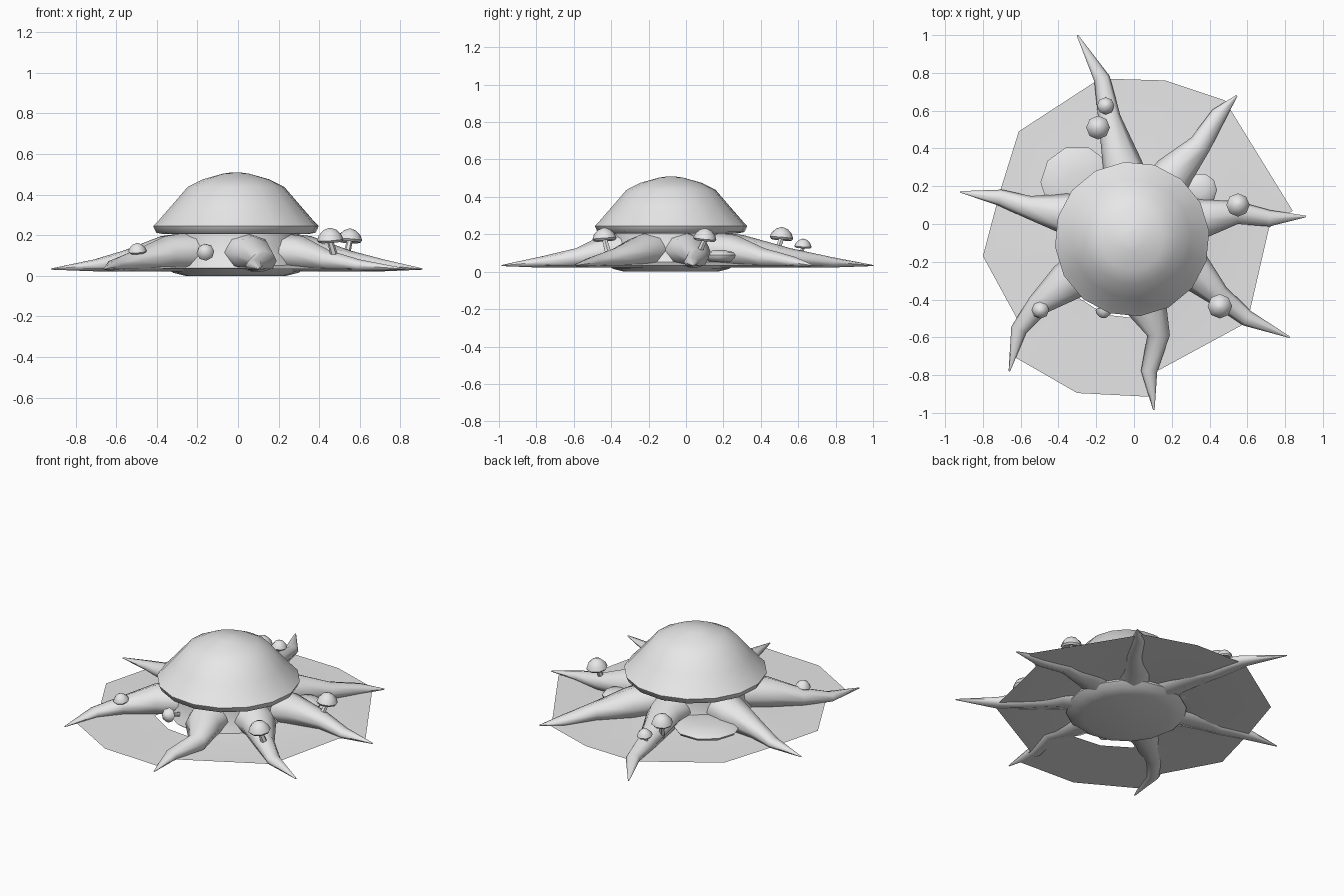
import bpy, bmesh, math
from mathutils import Vector

if "Cube" in bpy.data.objects:
    bpy.data.objects.remove(bpy.data.objects["Cube"])

CX, CY = -0.01, -0.08          # centre of cap and stump
CENTRE = Vector((CX, CY))

grey = bpy.data.materials.new("plain_grey")
grey.diffuse_color = (0.8, 0.8, 0.8, 1)
grey.use_nodes = True
grey.node_tree.nodes["Principled BSDF"].inputs["Base Color"].default_value = grey.diffuse_color


def finish(name, bm, angle=50, solid=True):
    if solid:
        bmesh.ops.recalc_face_normals(bm, faces=bm.faces[:])
    me = bpy.data.meshes.new(name)
    bm.to_mesh(me)
    bm.free()
    me.materials.append(grey)
    ob = bpy.data.objects.new(name, me)
    bpy.context.collection.objects.link(ob)
    bpy.ops.object.select_all(action='DESELECT')
    ob.select_set(True)
    bpy.context.view_layer.objects.active = ob
    bpy.ops.object.shade_smooth_by_angle(angle=math.radians(angle))
    return ob


def loft(bm, rings, cap_ends=True):
    """Bridge closed rings of points."""
    vs = [[bm.verts.new(p) for p in r] for r in rings]
    n = len(vs[0])
    for a, b in zip(vs, vs[1:]):
        for i in range(n):
            j = (i + 1) % n
            bm.faces.new((a[i], a[j], b[j], b[i]))
    if cap_ends:
        bm.faces.new(vs[0][::-1])
        bm.faces.new(vs[-1])


def lathe(bm, profile, sides, origin, axis=(0, 0, 1), turn=0.0):
    """Turn an (r, z) profile about an axis through origin."""
    q = Vector((0, 0, 1)).rotation_difference(Vector(axis))
    o = Vector(origin)
    rings = []
    for r, z in profile:
        rings.append([o + q @ Vector((r * math.cos(a), r * math.sin(a), z))
                      for a in (turn + math.tau * i / sides for i in range(sides))])
    loft(bm, rings)


# Large domed cap with a rolled rim
bm = bmesh.new()
lathe(bm, [(0.28, 0.225), (0.36, 0.205), (0.395, 0.212), (0.41, 0.245),
           (0.385, 0.27), (0.315, 0.35), (0.24, 0.437), (0.165, 0.475),
           (0.065, 0.503), (0.03, 0.508)], 16, (CX, CY, 0), turn=0.1)
finish("large_cap", bm, 60)

# Stump under the cap
bm = bmesh.new()
lathe(bm, [(0.25, 0.0), (0.31, 0.015), (0.345, 0.04), (0.33, 0.08),
           (0.31, 0.14), (0.31, 0.23)], 16, (CX, CY, 0))
finish("stump", bm, 60)

# Roots: plan paths, with shared height and width along the length
ROOTS = [
    [(-0.06, 0.31), (-0.13, 0.56), (-0.17, 0.77), (-0.30, 1.00)],
    [(0.21, 0.27), (0.35, 0.42), (0.45, 0.58), (0.545, 0.68)],
    [(0.36, 0.03), (0.55, 0.06), (0.72, 0.03), (0.91, 0.04)],
    [(0.32, -0.25), (0.45, -0.38), (0.60, -0.50), (0.825, -0.60)],
    [(0.07, -0.45), (0.13, -0.59), (0.08, -0.78), (0.105, -0.985)],
    [(-0.36, -0.31), (-0.51, -0.43), (-0.61, -0.56), (-0.66, -0.78)],
    [(-0.38, 0.06), (-0.56, 0.09), (-0.71, 0.14), (-0.92, 0.17)],
]
TOP = [0.215, 0.195, 0.125, 0.08, 0.036]
HALF = [0.13, 0.105, 0.06, 0.043, 0.004]
for k, path in enumerate(ROOTS):
    pts = [Vector(p) for p in path]
    pts.insert(0, CENTRE.lerp(pts[0], 0.6))
    rings = []
    for i, p in enumerate(pts):
        d = (pts[min(i + 1, 4)] - pts[max(i - 1, 0)]).normalized()
        side = Vector((-d.y, d.x))
        low = 0.03 if i == 4 else 0.022
        mid, h = (TOP[i] + low) / 2, (TOP[i] - low) / 2
        ring = []
        for s in range(8):
            a = math.tau * s / 8
            q = p + side * HALF[i] * math.cos(a)
            ring.append((q.x, q.y, mid + h * math.sin(a)))
        rings.append(ring)
    bm = bmesh.new()
    loft(bm, rings)
    finish(f"root_{k + 1}", bm, 60)

# Thin ground sheet, open at the front left beside the stump
OUTLINE = [(-0.18, 0.77), (0.165, 0.76), (0.48, 0.655), (0.84, 0.07),
           (0.715, -0.02), (0.60, -0.52), (0.12, -0.78), (0.09, -0.915),
           (-0.30, -0.895), (-0.64, -0.70), (-0.62, -0.50), (-0.80, -0.17),
           (-0.71, 0.17), (-0.61, 0.49)]
inner, middle, outer = [], [], []
for i, p in enumerate(OUTLINE):
    p = Vector(p)
    d = (p - CENTRE).normalized()
    a = CENTRE + d * (0.425 if i in (7, 8, 9) else 0.325)
    m = a.lerp(p, 0.4)
    inner.append((a.x, a.y, 0.04 if i in (7, 8, 9) else 0.055))
    middle.append((m.x, m.y, 0.038))
    outer.append((p.x, p.y, 0.034))
bm = bmesh.new()
loft(bm, [outer, middle, inner], cap_ends=False)
for f in bm.faces:
    f.normal_update()
    if f.normal.z < 0:
        f.normal_flip()
finish("ground_sheet", bm, 60, solid=False)

# Shelf fungi on the stump
for name, x, y, r, z in (("left_shelf", -0.30, 0.22, 0.195, 0.07),
                         ("right_shelf", 0.35, 0.18, 0.09, 0.075)):
    bm = bmesh.new()
    lathe(bm, [(r * 0.7, z - 0.02), (r * 0.95, z), (r, z + 0.015),
               (r * 0.85, z + 0.03), (r * 0.3, z + 0.04)], 10, (x, y, 0))
    finish(name, bm)

# Small mushrooms: stem base, middle of cap rim, cap radius
SMALL = [
    ((-0.16, 0.47, 0.07), (-0.19, 0.51, 0.175), 0.063),
    ((-0.16, 0.61, 0.07), (-0.15, 0.625, 0.13), 0.046),
    ((0.53, 0.06, 0.08), (0.55, 0.10, 0.17), 0.062),
    ((0.48, -0.41, 0.08), (0.455, -0.435, 0.17), 0.065),
    ((-0.48, -0.42, 0.07), (-0.495, -0.455, 0.115), 0.046),
    ((-0.15, -0.37, 0.09), (-0.16, -0.455, 0.115), 0.044),
]
for k, (base, rim, r) in enumerate(SMALL):
    base, rim = Vector(base), Vector(rim)
    axis = (rim - base).normalized()
    # free-standing caps sit level, the last one faces out from the stump
    cap_axis = axis if k == 5 else (axis + Vector((0, 0, 3))).normalized()
    bm = bmesh.new()
    lathe(bm, [(r * 0.3, 0), (r * 0.22, (rim - base).length + r * 0.2)], 6, base, axis)
    finish(f"small_stem_{k + 1}", bm)
    bm = bmesh.new()
    lathe(bm, [(r * 0.25, r * 0.1), (r * 0.85, -r * 0.08), (r, r * 0.1),
               (r * 0.85, r * 0.5), (r * 0.5, r * 0.85), (r * 0.12, r)],
          8, rim, cap_axis)
    finish(f"small_cap_{k + 1}", bm)
